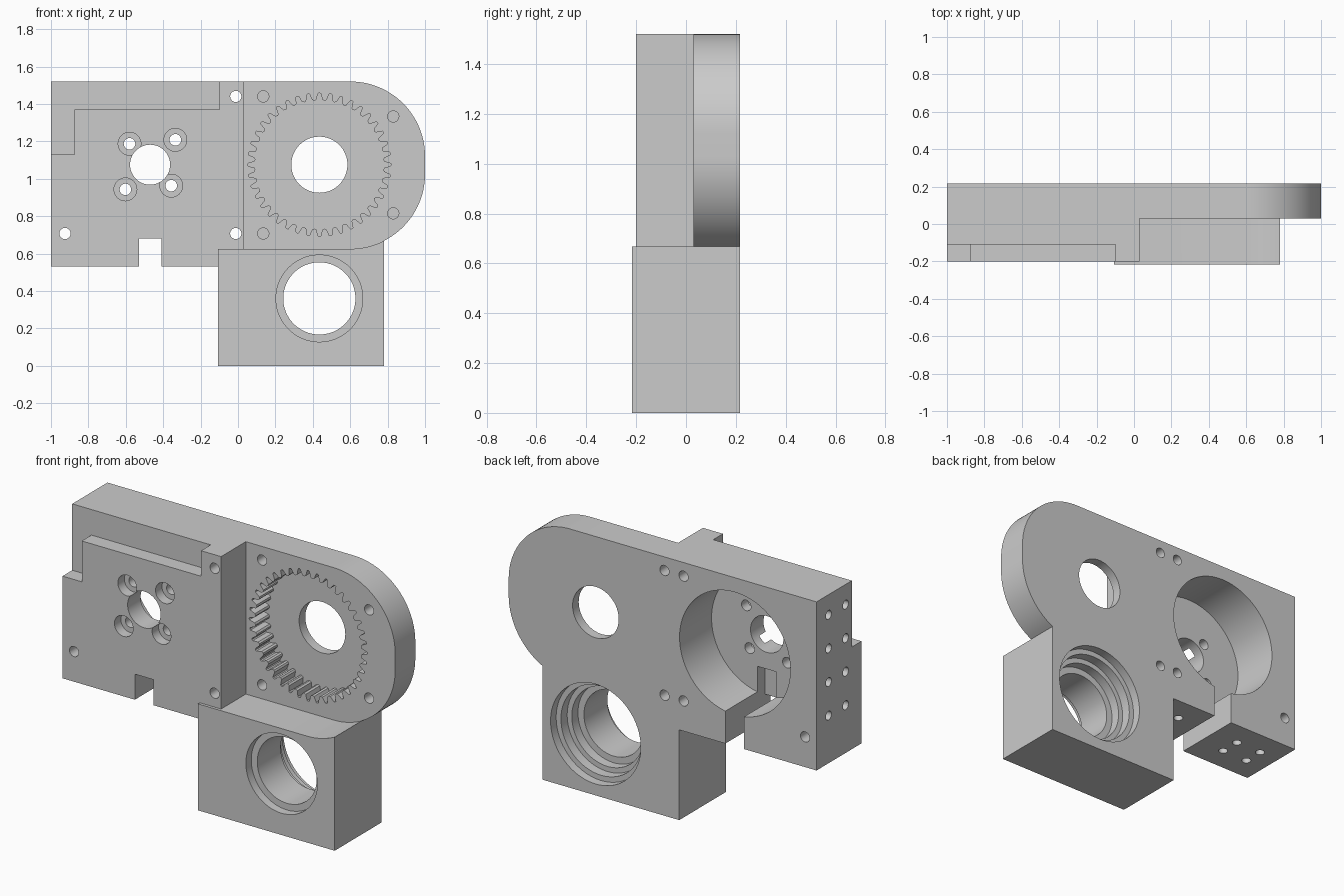
import bpy, bmesh, math

if "Cube" in bpy.data.objects:
    bpy.data.objects.remove(bpy.data.objects["Cube"])

BACK = 0.217                      # half depth of the housing
GEAR = (0.435, 1.075)             # ring gear centre (x, z)
BEARING = (0.435, 0.36)           # lower bearing bore centre
MOTOR = (-0.47, 1.075)            # motor pocket centre
R = 0.4                           # corner radius of the rounded end


def prism(points, d0, d1, axis="y"):
    """One solid: a 2D profile pushed along an axis from d0 to d1."""
    return points, d0, d1, axis


def circle(c, r, n=64):
    return [(c[0] + r * math.cos(2 * math.pi * i / n),
             c[1] + r * math.sin(2 * math.pi * i / n)) for i in range(n)]


def arc(cx, cz, r, a0, a1, n):
    return [(cx + r * math.cos(math.radians(a0 + (a1 - a0) * i / n)),
             cz + r * math.sin(math.radians(a0 + (a1 - a0) * i / n))) for i in range(n + 1)]


def hole(c, r, d0, d1, axis="y", n=24):
    return prism(circle(c, r, n), d0, d1, axis)


def solid(name, prisms):
    place = {"y": lambda u, v, d: (u, d, v),
             "x": lambda u, v, d: (d, u, v),
             "z": lambda u, v, d: (u, v, d)}
    bm = bmesh.new()
    for pts, d0, d1, axis in prisms:
        f = place[axis]
        a = [bm.verts.new(f(u, v, d0)) for u, v in pts]
        b = [bm.verts.new(f(u, v, d1)) for u, v in pts]
        bm.faces.new(a)
        bm.faces.new(b[::-1])
        for i in range(len(pts)):
            j = (i + 1) % len(pts)
            bm.faces.new((a[i], b[i], b[j], a[j]))
    bmesh.ops.recalc_face_normals(bm, faces=bm.faces)
    mesh = bpy.data.meshes.new(name)
    bm.to_mesh(mesh)
    bm.free()
    obj = bpy.data.objects.new(name, mesh)
    bpy.context.collection.objects.link(obj)
    return obj


def cut(target, name, *prisms):
    """Subtract a set of separate solids from the target."""
    cutter = solid(name, prisms)
    cutter.hide_render = True
    mod = target.modifiers.new(name, "BOOLEAN")
    mod.operation = "DIFFERENCE"
    mod.solver = "EXACT"
    mod.object = cutter
    bpy.context.view_layer.objects.active = target
    bpy.ops.object.modifier_apply(modifier=mod.name)
    bpy.data.objects.remove(cutter)


# Full silhouette, extruded through the whole depth
meet = -math.degrees(math.acos((0.78 - 0.6) / R))   # where the lower block meets the round end
outline = ([(-1, 0.53), (-0.108, 0.53), (-0.108, 0), (0.78, 0)]
           + arc(0.6, 1.025, R, meet, 0, 20) + arc(0.6, 1.12, R, 0, 90, 28) + [(-1, 1.52)])
housing = solid("gearbox_housing", [prism(outline, -BACK, BACK)])

# Step back the gear plate, the motor face and the upper left ledge
fillet = arc(0.6, 1.025, R, -90, meet, 8)
fillet[-1] = (fillet[-1][0] + 0.002, fillet[-1][1])
cut(housing, "gear_plate_step",
    prism([(0.03, 0.625)] + fillet + [(1.2, 0.66), (1.2, 1.7), (0.03, 1.7)], -0.4, 0.03))
cut(housing, "motor_face_step",
    prism([(-1.1, 0.4), (-0.108, 0.4), (-0.108, 0.625), (0.04, 0.625),
           (0.04, 1.6), (-1.1, 1.6)], -0.4, -0.2))
cut(housing, "upper_ledge",
    prism([(-1.1, 1.13), (-0.875, 1.13), (-0.875, 1.37), (-0.1, 1.37),
           (-0.1, 1.6), (-1.1, 1.6)], -0.4, -0.11))

# Motor pocket from the back, with cable slot and shaft hole
cut(housing, "motor_pocket", prism(circle(MOTOR, 0.36, 96), -0.08, 0.4))
cut(housing, "cable_slot",
    prism([(-0.4, 0.4), (0.4, 0.4), (0.4, 0.87), (-0.15, 0.87), (-0.15, 0.68), (-0.4, 0.68)],
          -0.53, -0.408, "x"))
motor_screws = [(-0.58, 1.187), (-0.335, 1.208), (-0.602, 0.943), (-0.357, 0.963)]
cut(housing, "motor_counterbores", *[hole(c, 0.061, -0.4, -0.14, n=32) for c in motor_screws])
cut(housing, "motor_screw_holes", *[hole(c, 0.031, -0.4, 0.1) for c in motor_screws])
cut(housing, "shaft_hole", hole(MOTOR, 0.107, -0.4, 0.1, n=48))

# Internal ring gear pocket with its centre hole
TEETH = 40
gear = []
for i in range(TEETH):
    for frac, r in ((-0.3, 0.348), (-0.12, 0.381), (0, 0.384), (0.12, 0.381),
                    (0.3, 0.348), (0.5, 0.343)):
        a = 2 * math.pi * (i + frac) / TEETH
        gear.append((GEAR[0] + r * math.cos(a), GEAR[1] + r * math.sin(a)))
cut(housing, "ring_gear", prism(gear, -0.3, 0.16))
cut(housing, "gear_centre_hole", hole(GEAR, 0.15, 0.1, 0.4, n=64))

# Stepped bearing bore: (radius, from y, to y)
for r, y0, y1 in ((0.193, -0.4, 0.4), (0.232, -0.4, -0.167), (0.232, 0.05, 0.4),
                  (0.262, 0.107, 0.4), (0.293, 0.165, 0.4)):
    cut(housing, "bearing_bore", prism(circle(BEARING, r, 80), y0, y1))

# Mounting holes: through, blind from the front, blind from the back
cut(housing, "mounting_holes",
    *[hole(c, 0.03, -0.4, 0.4) for c in ((-0.925, 0.707), (-0.012, 1.44), (-0.012, 0.707))],
    *[hole(c, 0.03, -0.3, 0.13) for c in ((0.135, 1.44), (0.135, 0.707),
                                         (0.83, 1.333), (0.83, 0.815))],
    *[hole((-0.136, z), 0.03, 0.1, 0.4) for z in (1.44, 0.707)])

# Blind screw holes in the left side and the underside
cut(housing, "side_holes",
    *[hole((y, 0.81 + 0.197 * k), 0.026, -1.2, -0.9, "x")
      for y in (0.105, -0.053) for k in range(4)])
cut(housing, "underside_holes",
    *[hole((x, y), 0.026, 0.4, 0.63, "z") for x in (-0.87, -0.7, -0.27) for y in (0.065, -0.055)])

# Smooth round walls, crisp edges
housing.select_set(True)
bpy.context.view_layer.objects.active = housing
bpy.ops.object.shade_smooth_by_angle(angle=math.radians(25))
